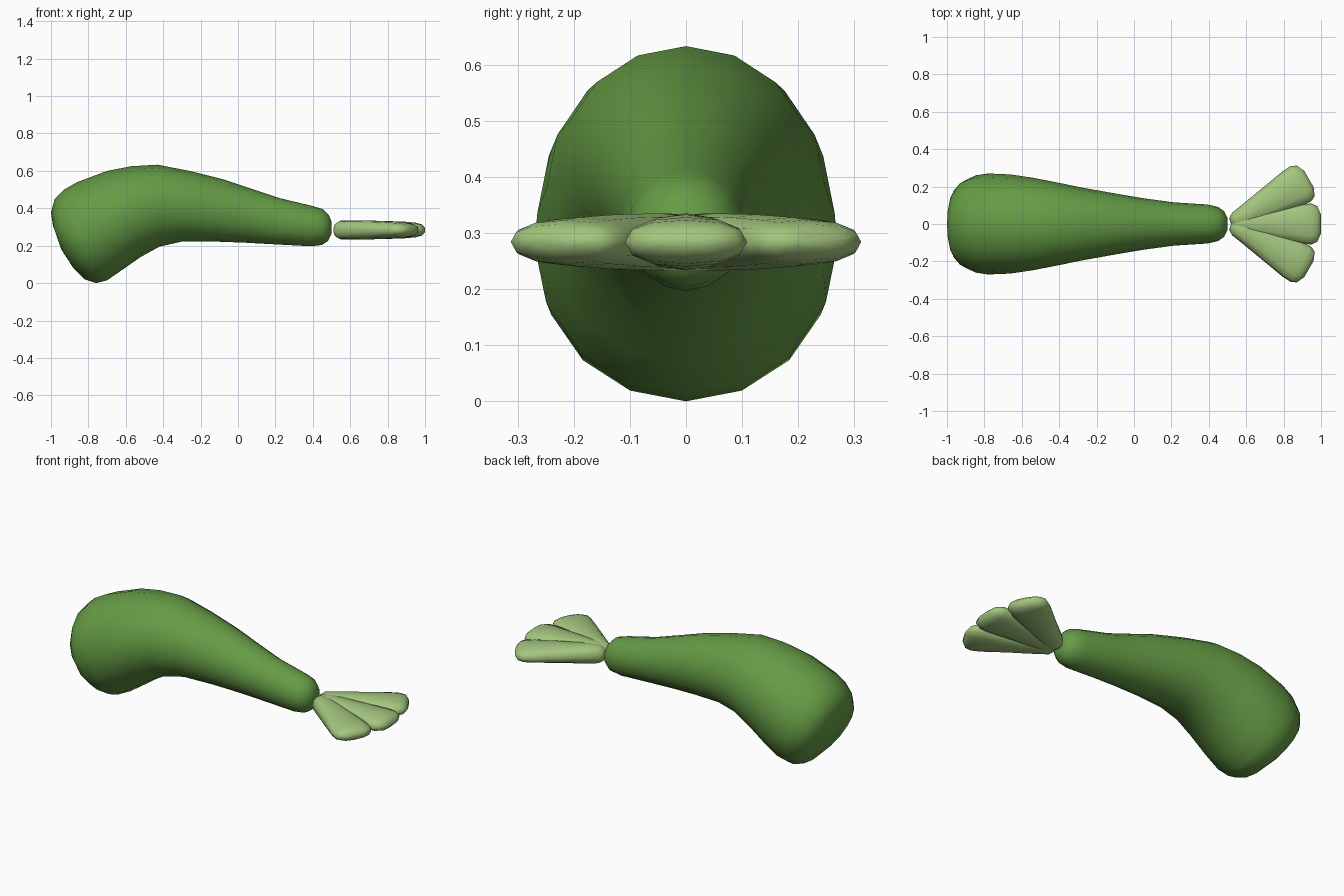
import bpy, bmesh, math
from mathutils import Vector, Matrix

cube = bpy.data.objects.get("Cube")
if cube:
    bpy.data.objects.remove(cube)


def material(name, rgb):
    m = bpy.data.materials.new(name)
    m.use_nodes = True
    m.diffuse_color = (*rgb, 1)
    bsdf = next(n for n in m.node_tree.nodes if n.type == 'BSDF_PRINCIPLED')
    bsdf.inputs["Base Color"].default_value = (*rgb, 1)
    return m


body_green = material("leaf green", (0.13, 0.33, 0.06))
fin_green = material("pale green", (0.37, 0.56, 0.21))


def loft(name, rings, sides, power, mat, matrix=Matrix()):
    """Skin rings given as (top xz, bottom xz, half width) and cap both ends."""
    bm = bmesh.new()
    loops = []
    for tx, tz, bx, bz, w in rings:
        top, low = Vector((tx, 0, tz)), Vector((bx, 0, bz))
        mid, half = (top + low) / 2, (top - low) / 2
        loop = []
        for i in range(sides):
            a = 2 * math.pi * i / sides
            c, s = [math.copysign(abs(v) ** power, v) for v in (math.cos(a), math.sin(a))]
            loop.append(bm.verts.new(matrix @ (mid + half * c + Vector((0, w * s, 0)))))
        loops.append(loop)
    for a, b in zip(loops, loops[1:]):
        for i in range(sides):
            j = (i + 1) % sides
            bm.faces.new((a[i], a[j], b[j], b[i]))
    bm.faces.new(loops[0])
    bm.faces.new(loops[-1])
    bmesh.ops.recalc_face_normals(bm, faces=bm.faces)
    mesh = bpy.data.meshes.new(name)
    bm.to_mesh(mesh)
    bm.free()
    mesh.materials.append(mat)
    obj = bpy.data.objects.new(name, mesh)
    bpy.context.collection.objects.link(obj)
    bpy.ops.object.select_all(action='DESELECT')
    obj.select_set(True)
    bpy.context.view_layer.objects.active = obj
    bpy.ops.object.shade_smooth_by_angle(angle=math.radians(60))
    return obj


# Bent, tapering body from the blunt end to the narrow end
body_rings = [
    (-0.99, 0.31, -0.945, 0.18, 0.10),
    (-1.0, 0.38, -0.88, 0.08, 0.195),
    (-0.98, 0.45, -0.82, 0.02, 0.235),
    (-0.93, 0.50, -0.76, 0.0, 0.26),
    (-0.86, 0.54, -0.70, 0.015, 0.27),
    (-0.70, 0.60, -0.62, 0.07, 0.265),
    (-0.57, 0.625, -0.52, 0.14, 0.248),
    (-0.43, 0.633, -0.42, 0.195, 0.225),
    (-0.26, 0.60, -0.30, 0.222, 0.195),
    (-0.08, 0.555, -0.12, 0.222, 0.163),
    (0.07, 0.505, 0.04, 0.216, 0.137),
    (0.22, 0.455, 0.20, 0.207, 0.116),
    (0.40, 0.412, 0.39, 0.197, 0.104),
    (0.455, 0.395, 0.45, 0.204, 0.090),
    (0.485, 0.365, 0.482, 0.226, 0.066),
    (0.50, 0.33, 0.50, 0.262, 0.032),
]
loft("body", body_rings, 16, 1, body_green)

# Tail fan: one petal shape, as (length, half thickness, half width), turned three ways
petal = [(0, .015, .015), (.01, .036, .036), (.035, .05, .05), (.10, .051, .06),
         (.25, .049, .085), (.38, .044, .107), (.43, .039, .109),
         (.46, .031, .095), (.48, .012, .05)]
petal_rings = [(d, t, d, -t, w) for d, t, w in petal]
for name, angle in (("right_fin", -30), ("middle_fin", 0), ("left_fin", 30)):
    place = Matrix.Translation((0.52, 0, 0.284)) @ Matrix.Rotation(math.radians(angle), 4, 'Z')
    loft(name, petal_rings, 12, 0.85, fin_green, place)
